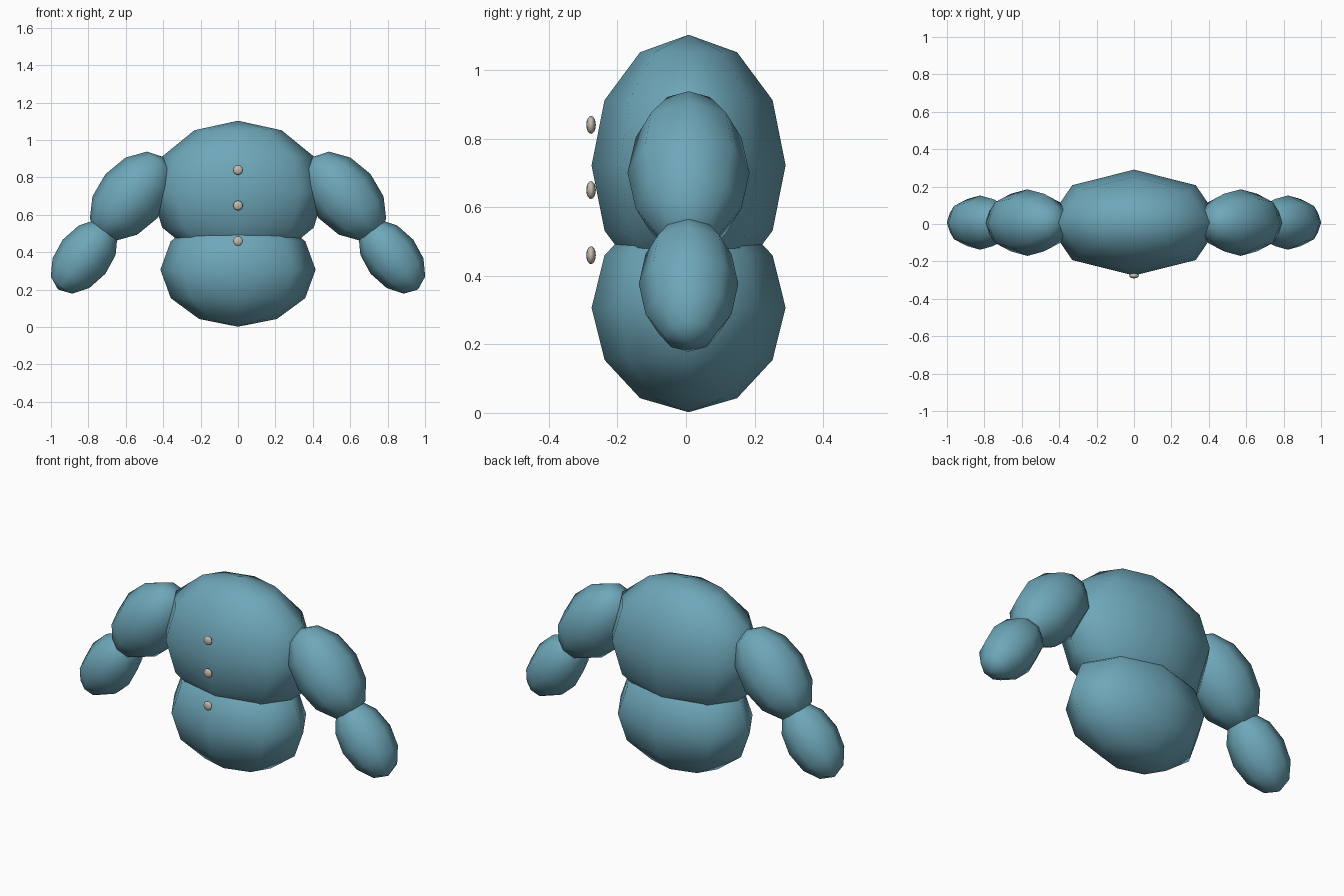
import bpy
import math

if "Cube" in bpy.data.objects:
    bpy.data.objects.remove(bpy.data.objects["Cube"])


def make_material(name, rgb):
    mat = bpy.data.materials.new(name)
    mat.diffuse_color = (*rgb, 1.0)
    mat.use_nodes = True
    mat.node_tree.nodes["Principled BSDF"].inputs["Base Color"].default_value = mat.diffuse_color
    return mat


blue = make_material("dusty_blue", (0.155, 0.385, 0.485))
beige = make_material("warm_beige", (0.56, 0.50, 0.43))

MID_Y = 0.0075  # depth of the body's centre plane


def ellipsoid(name, centre, radii, mat, tilt=0.0, segments=8, rings=6):
    """Smooth-shaded low-poly ball, stretched and tilted about the y axis."""
    bpy.ops.mesh.primitive_uv_sphere_add(
        segments=segments, ring_count=rings, radius=1.0,
        location=centre, rotation=(0, math.radians(tilt), 0))
    obj = bpy.context.object
    obj.name = name
    obj.scale = radii
    obj.data.materials.append(mat)
    bpy.ops.object.shade_smooth()
    return obj


# Body: wide chest resting on a rounder belly
ellipsoid("chest", (0, MID_Y, 0.722), (0.467, 0.283, 0.381), blue)
ellipsoid("belly", (0, MID_Y, 0.307), (0.415, 0.283, 0.305), blue)

# Arms: two tilted segments on each side
for side, sign in (("left", -1), ("right", 1)):
    ellipsoid(f"{side}_upper_arm", (sign * 0.57, MID_Y, 0.70),
              (0.182, 0.178, 0.272), blue, tilt=-40.5 * sign)
    ellipsoid(f"{side}_forearm", (sign * 0.823, MID_Y, 0.376),
              (0.146, 0.145, 0.224), blue, tilt=-38.5 * sign)

# Buttons: a straight row of flattened beads down the front
for i in range(3):
    ellipsoid(f"button_{i + 1}", (0, -0.277, 0.84 - 0.19 * i),
              (0.026, 0.014, 0.026), beige, segments=12, rings=8)
